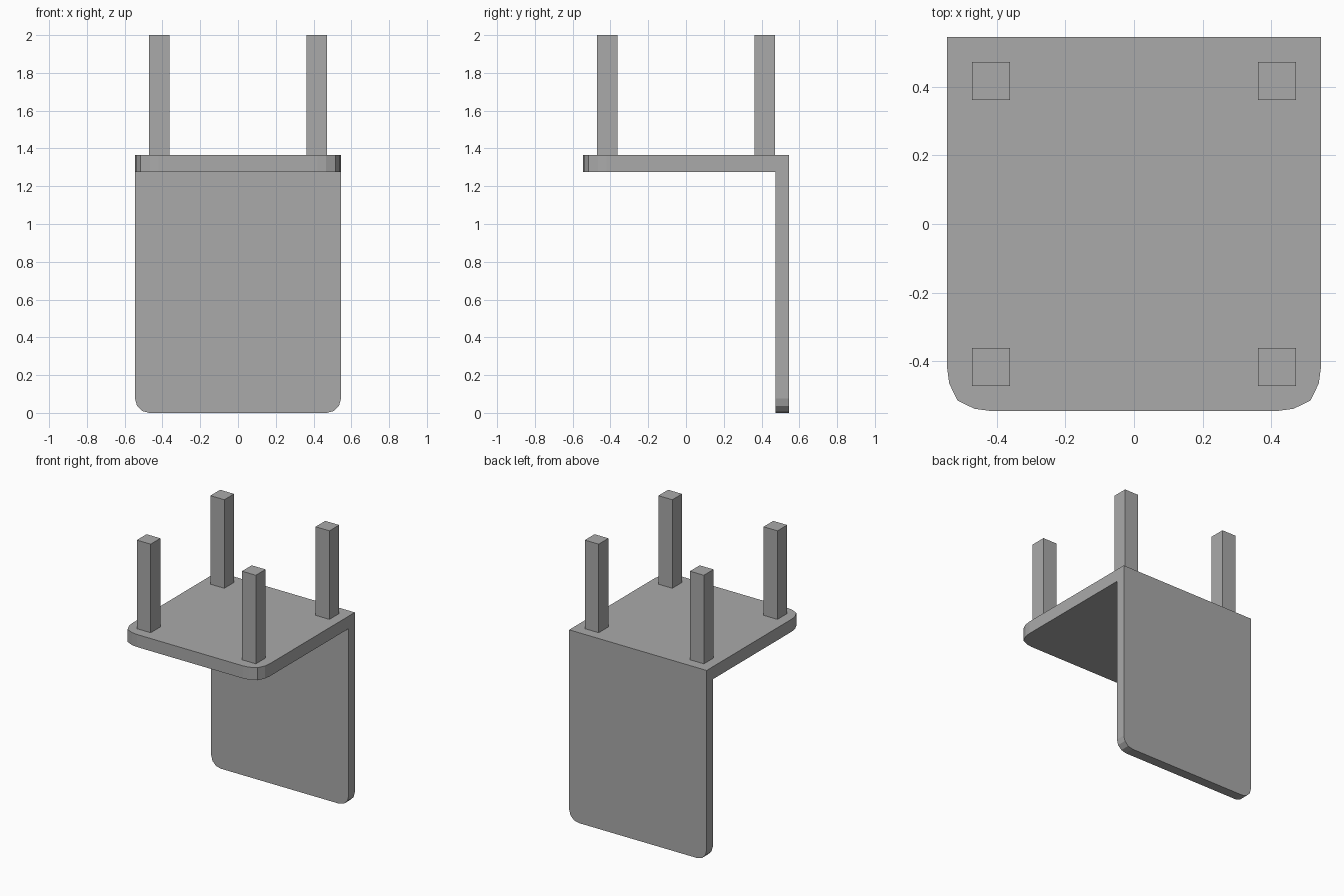
import bpy
import bmesh
import math

cube = bpy.data.objects.get("Cube")
if cube:
    bpy.data.objects.remove(cube, do_unlink=True)

grey = bpy.data.materials.new("plain_grey")
grey.use_nodes = True
colour = (0.4, 0.4, 0.4, 1)
grey.diffuse_color = colour
grey.node_tree.nodes["Principled BSDF"].inputs["Base Color"].default_value = colour

HALF = 0.545
SEAT_LOW, SEAT_HIGH = 1.275, 1.365


def add_prism(name, outline, offset):
    """Extrude a closed outline of 3D points along an offset."""
    bm = bmesh.new()
    face = bm.faces.new([bm.verts.new(p) for p in outline])
    result = bmesh.ops.extrude_face_region(bm, geom=[face])
    moved = [v for v in result["geom"] if isinstance(v, bmesh.types.BMVert)]
    bmesh.ops.translate(bm, verts=moved, vec=offset)
    bmesh.ops.recalc_face_normals(bm, faces=bm.faces)
    mesh = bpy.data.meshes.new(name)
    bm.to_mesh(mesh)
    bm.free()
    mesh.materials.append(grey)
    obj = bpy.data.objects.new(name, mesh)
    bpy.context.collection.objects.link(obj)
    return obj


def panel_outline(low, high, corner):
    """Panel with two square corners at high and two rounded ones at low."""
    left = [(-HALF + a, low + b) for a, b in corner]
    right = [(-x, y) for x, y in reversed(left)]
    return [(-HALF, high)] + left + right + [(HALF, high)]


# Seat with softened front corners
half_corner = [(0, 0.125), (0.006, 0.08), (0.03, 0.03)]
seat_corner = half_corner + [(b, a) for a, b in reversed(half_corner[:-1])]
seat = panel_outline(-HALF, HALF, seat_corner)
add_prism("seat", [(x, y, SEAT_LOW) for x, y in seat], (0, 0, SEAT_HIGH - SEAT_LOW))

# Backrest hanging from the rear edge, rounded at its free end
radius = 0.075
angles = [math.radians(a) for a in (0, 30, 60, 90)]
back_corner = [(radius * (1 - math.cos(a)), radius * (1 - math.sin(a))) for a in angles]
back = panel_outline(0, SEAT_LOW, back_corner)
add_prism("backrest", [(x, HALF, z) for x, z in back], (0, -0.07, 0))

# Four square legs pointing up
inner, outer = 0.362, 0.472
square = [(inner, inner), (outer, inner), (outer, outer), (inner, outer)]
for side, sx in (("left", 1), ("right", -1)):
    for end, sy in (("front", -1), ("back", 1)):
        base = [(sx * x, sy * y, SEAT_HIGH) for x, y in square]
        add_prism(f"{end}_{side}_leg", base, (0, 0, 2 - SEAT_HIGH))
